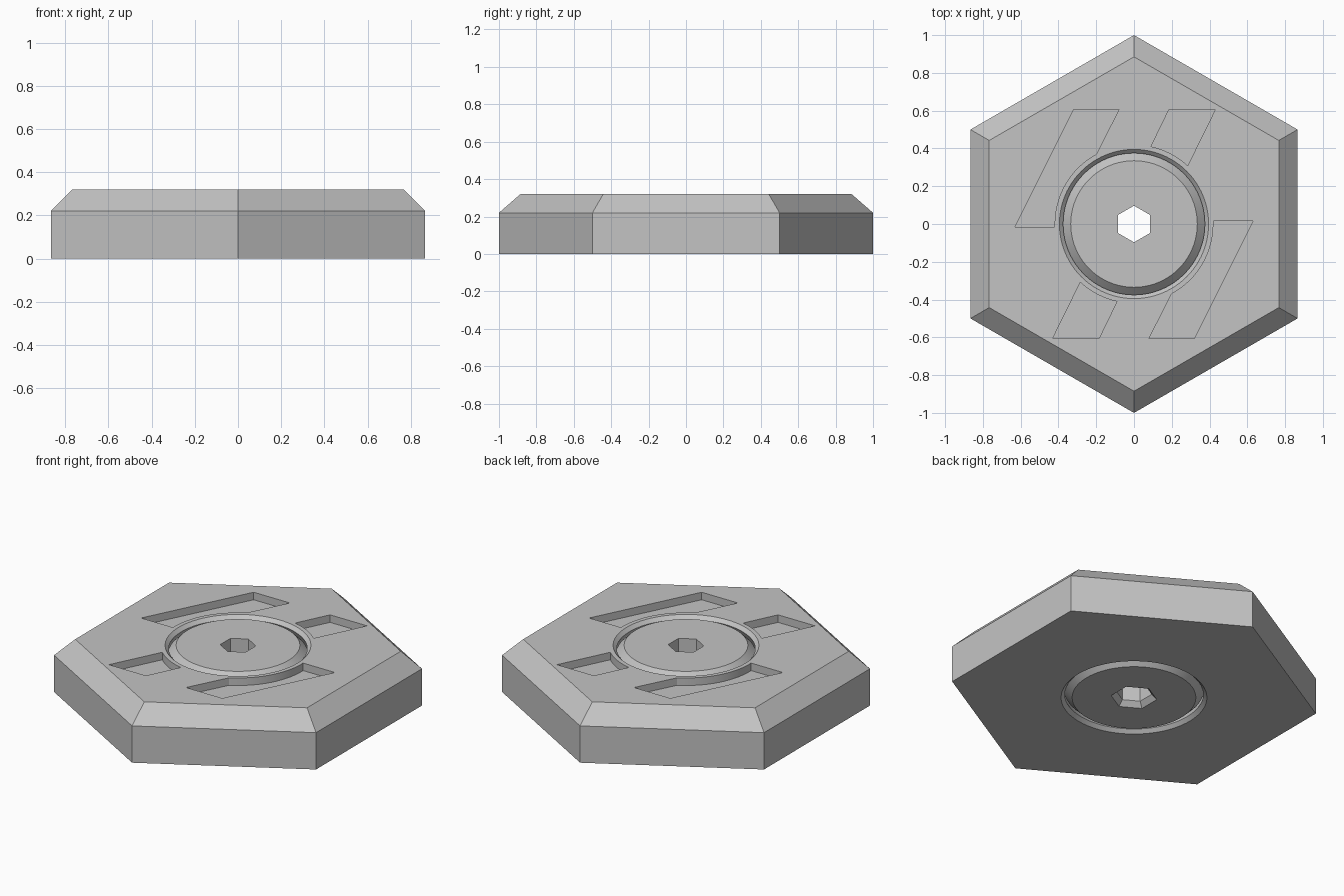
import bpy, bmesh
from math import sin, cos, pi, radians, atan2

cube = bpy.data.objects.get("Cube")
if cube:
    bpy.data.objects.remove(cube, do_unlink=True)

HEIGHT = 0.32
grey = bpy.data.materials.new("plain grey")
grey.use_nodes = True
COLOUR = (0.55, 0.55, 0.55, 1)
grey.diffuse_color = COLOUR
grey.node_tree.nodes["Principled BSDF"].inputs["Base Color"].default_value = COLOUR


def loft(name, rings):
    """Closed solid through a list of rings with equal point counts."""
    bm = bmesh.new()
    loops = [[bm.verts.new(p) for p in ring] for ring in rings]
    for a, b in zip(loops, loops[1:]):
        for i in range(len(a)):
            j = (i + 1) % len(a)
            bm.faces.new((a[i], a[j], b[j], b[i]))
    bm.faces.new(loops[0])
    bm.faces.new(loops[-1])
    bmesh.ops.recalc_face_normals(bm, faces=bm.faces)
    mesh = bpy.data.meshes.new(name)
    bm.to_mesh(mesh)
    bm.free()
    mesh.materials.append(grey)
    ob = bpy.data.objects.new(name, mesh)
    bpy.context.collection.objects.link(ob)
    return ob


def turned(name, profile, sides):
    """Regular solid with a corner on +y, from (radius, height) pairs."""
    return loft(name, [[(r * sin(2 * pi * i / sides), r * cos(2 * pi * i / sides), z)
                        for i in range(sides)] for r, z in profile])


def activate(ob):
    bpy.ops.object.select_all(action='DESELECT')
    ob.select_set(True)
    bpy.context.view_layer.objects.active = ob


def cut(ob, cutter):
    cutter.hide_render = True
    mod = ob.modifiers.new("cut", 'BOOLEAN')
    mod.operation, mod.solver, mod.object = 'DIFFERENCE', 'EXACT', cutter
    activate(ob)
    bpy.ops.object.modifier_apply(modifier=mod.name)
    bpy.data.objects.remove(cutter, do_unlink=True)


def mirrored(half):
    """Extend a (radius, depth) profile symmetrically about mid height."""
    return [(r, d) for r, d in half] + [(r, HEIGHT - d) for r, d in reversed(half)]


# Hexagonal body with a sloped upper edge
body = turned("hexagon_body", [(1, 0), (1, 0.22), (0.885, HEIGHT)], 6)

# Undercut bore that retains the hub
cut(body, turned("bore_cutter", mirrored([(0.405, -0.01), (0.375, 0.02), (0.43, 0.13)]), 96))

# Slanted pockets, each ending in an arc around the bore, repeated half a turn round
ARC = 0.42


def pocket(corners, start, end, turn):
    a, b = atan2(start[1], start[0]), atan2(end[1], end[0])
    if b < a - pi:
        b += 2 * pi
    arc = [(ARC * cos(a + (b - a) * i / 16), ARC * sin(a + (b - a) * i / 16)) for i in range(17)]
    outline = [(x * turn, y * turn) for x, y in corners + arc]
    return loft("pocket_cutter", [[(x, y, z) for x, y in outline]
                                  for z in (HEIGHT - 0.045, HEIGHT + 0.05)])


LONG = [(-0.63, -0.015), (-0.32, 0.605), (-0.08, 0.605)]
SHORT = [(0.185, 0.605), (0.43, 0.605)]
for turn in (1, -1):
    cut(body, pocket(LONG, (-0.2, 0.37), (-0.42, -0.015), turn))
    cut(body, pocket(SHORT, (0.285, 0.31), (0.09, 0.41), turn))

# Round hub with bevelled rims and a hexagonal socket, flared underneath
hub = turned("round_hub", mirrored([(0.335, 0), (0.375, 0.04), (0.415, 0.13)]), 96)
cut(hub, turned("socket_cutter", [(0.135, -0.01), (0.097, 0.03), (0.097, 0.4)], 6))

for ob in (body, hub):
    activate(ob)
    bpy.ops.object.shade_smooth_by_angle(angle=radians(15))
